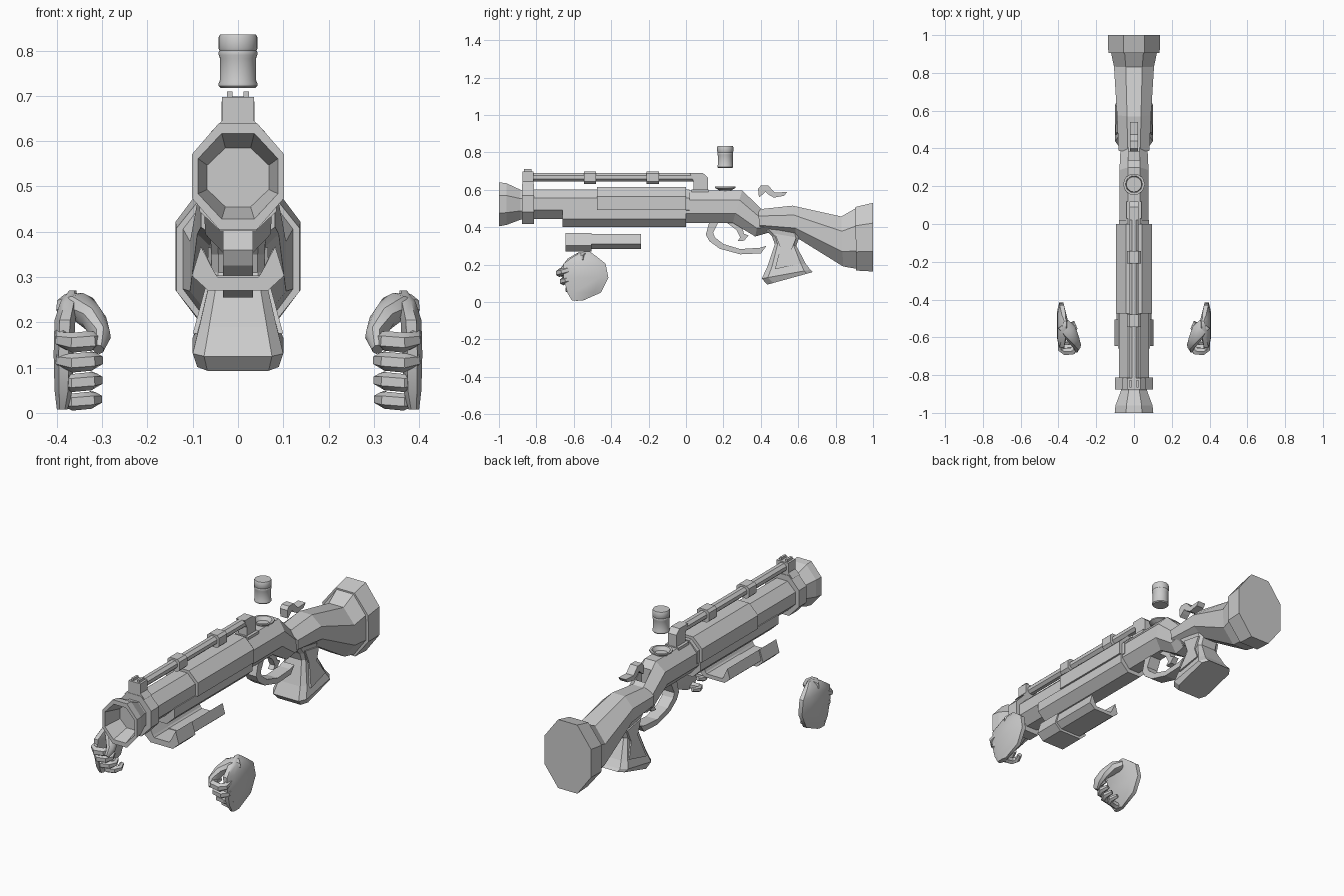
import bpy, math
import bmesh
from mathutils import Vector as V

if "Cube" in bpy.data.objects:
    bpy.data.objects.remove(bpy.data.objects["Cube"])


def mesh(name, verts, faces, smooth=False):
    me = bpy.data.meshes.new(name)
    me.from_pydata([tuple(v) for v in verts], [], faces)
    bm = bmesh.new()
    bm.from_mesh(me)
    bmesh.ops.recalc_face_normals(bm, faces=bm.faces)
    bm.to_mesh(me)
    bm.free()
    ob = bpy.data.objects.new(name, me)
    bpy.context.collection.objects.link(ob)
    if smooth:
        bpy.ops.object.select_all(action='DESELECT')
        ob.select_set(True)
        bpy.context.view_layer.objects.active = ob
        bpy.ops.object.shade_smooth_by_angle(angle=math.radians(40))
    return ob


def loft(name, rings, smooth=False):
    """Skin a list of equal-length rings and cap both ends."""
    n = len(rings[0])
    verts = [p for r in rings for p in r]
    faces = [(k * n + i, k * n + (i + 1) % n, (k + 1) * n + (i + 1) % n, (k + 1) * n + i)
             for k in range(len(rings) - 1) for i in range(n)]
    faces += [tuple(range(n))[::-1], tuple(range(len(verts) - n, len(verts)))]
    return mesh(name, verts, faces, smooth)


def octo(yt, zt, yb, zb, w, f=0.41):
    """Octagon of half width w between a top and a bottom (y, z) point."""
    c = V((0, (yt + yb) / 2, (zt + zb) / 2))
    u = V((0, (yt - yb) / 2, (zt - zb) / 2))
    s = V((w, 0, 0))
    return [c + s * a + u * b for a, b in
            [(1, f), (f, 1), (-f, 1), (-1, f), (-1, -f), (-f, -1), (f, -1), (1, -f)]]


def oct_loft(name, specs, f=0.41):
    return loft(name, [octo(*s, f) for s in specs])


def prism(name, prof, w):
    """Side (y, z) profile extruded symmetrically in x."""
    return loft(name, [[(x, y, z) for y, z in prof] for x in (-w, w)])


def along_y(name, prof, ys):
    """Front (x, z) profile extruded in y."""
    return loft(name, [[(x, y, z) for x, z in prof] for y in ys])


def box(name, x0, x1, y0, y1, z0, z1):
    return along_y(name, [(x0, z0), (x1, z0), (x1, z1), (x0, z1)], (y0, y1))


def lathe(name, y, prof, n):
    return loft(name, [[(r * math.cos(2 * math.pi * i / n), y + r * math.sin(2 * math.pi * i / n), z)
                        for i in range(n)] for r, z in prof], True)


def sweep(name, path, radii, up, flat=1.0, n=8):
    """Tube along a path; 'flat' scales the section along up."""
    pts = [V(p) for p in path]
    rings = []
    for i, p in enumerate(pts):
        t = (pts[min(i + 1, len(pts) - 1)] - pts[max(i - 1, 0)]).normalized()
        a = t.cross(V(up)).normalized()
        b = a.cross(t)
        rings.append([p + radii[i] * (a * math.cos(q) + b * flat * math.sin(q))
                      for q in [2 * math.pi * (k + .5) / n for k in range(n)]])
    return loft(name, rings, True)


def sym(half):
    """Close a profile by mirroring it across x = 0."""
    return half + [(-x, z) for x, z in reversed(half)]


# Barrel with flared hollow muzzle and collar
oct_loft("muzzle", [(-.86, .60, -.86, .44, .07), (-.885, .60, -.885, .44, .07),
                    (-.96, .635, -.96, .412, .098), (-1, .64, -1, .405, .102),
                    (-1, .617, -1, .428, .088), (-.9, .585, -.9, .455, .068)])
oct_loft("barrel", [(-.86, .602, -.86, .445, .08), (.02, .602, .02, .445, .08)])
oct_loft("muzzle_collar", [(-.877, .632, -.877, .418, .1), (-.812, .632, -.812, .418, .1)])
along_y("barrel_sleeve", sym([(.095, .493), (.095, .565), (.042, .616)]), (-.475, 0))
along_y("fore_end", sym([(.04, .402), (.085, .445), (.085, .495)]), (-.66, 0))

# Front sight
along_y("front_sight_post", sym([(.06, .62), (.035, .645), (.035, .697)]), (-.875, -.815))
for s in (-1, 1):
    box("front_sight_nub", s * .018 - .006, s * .018 + .006, -.865, -.825, .69, .71)

# Top rod, clamps and rear bracket
oct_loft("top_rod", [(-.82, .69, -.82, .645, .024), (.09, .69, .09, .645, .024)])
for y in (-.513, -.177):
    oct_loft("rod_clamp", [(y - .033, .699, y - .033, .632, .036),
                           (y + .033, .699, y + .033, .632, .036)], .65)
prism("rod_bracket", [(.04, .57), (.04, .645), (.02, .69), (.09, .69), (.118, .665), (.118, .57)], .025)
box("receiver_band", -.04, .04, .03, .12, .55, .602)

# Receiver with a slot cut in its sloping back
rec = oct_loft("receiver", [(-.01, .597, -.01, .423, .077), (.30, .597, .25, .423, .077),
                            (.40, .50, .37, .35, .072), (.45, .48, .44, .37, .07)])
cut = box("slot_cutter", -.028, .028, .335, .385, .48, .7)
mod = rec.modifiers.new("slot", 'BOOLEAN')
mod.operation, mod.object, mod.solver = 'DIFFERENCE', cut, 'EXACT'
bpy.context.view_layer.objects.active = rec
bpy.ops.object.modifier_apply(modifier="slot")
bpy.data.objects.remove(cut)

# Loading funnel and floating canister
lathe("loading_funnel", .21, [(.034, .58), (.036, .598), (.058, .610), (.058, .617), (.046, .617), (.034, .598)], 10)
lathe("canister", .21, [(.038, .717), (.0425, .722), (.0425, .728), (.040, .734), (.040, .782), (.0425, .79),
                        (.0425, .797), (.041, .80), (.043, .805), (.043, .829), (.040, .835)], 24)

# Floating hammer lever
prism("hammer", [(.385, .605), (.40, .622), (.44, .622), (.475, .585), (.54, .588), (.525, .568),
                 (.47, .558), (.44, .575), (.425, .59), (.41, .575), (.39, .56)], .022)

# Trigger guard and trigger
guard_out = [(.125, .43), (.106, .36), (.125, .325), (.18, .285), (.29, .255), (.40, .26), (.43, .30)]
guard_in = [(.395, .29), (.29, .283), (.20, .31), (.155, .345), (.145, .37), (.175, .43)]
prism("trigger_guard", guard_out + guard_in, .033)
prism("trigger", [(.21, .43), (.27, .385), (.29, .345), (.275, .325), (.31, .328), (.335, .355),
                  (.31, .365), (.30, .40), (.28, .43)], .016)

# Stock and butt plate
oct_loft("stock", [(.385, .495, .395, .375, .082), (.57, .515, .59, .345, .09),
                   (.83, .457, .84, .19, .106), (.91, .503, .91, .178, .122)])
oct_loft("butt_plate", [(.905, .508, .91, .168, .136), (1, .53, 1, .163, .138)])

# Pistol grip with flared foot
oct_loft("grip", [(.38, .43, .60, .40, .065), (.46, .35, .605, .345, .058), (.475, .31, .59, .30, .058),
                  (.435, .19, .64, .205, .085), (.405, .125, .665, .172, .1),
                  (.435, .093, .678, .16, .09)], .75)

# Raised side panels of the grip
for s in (-1, 1):
    loft("grip_panel", [[(s * (w + (.30 - z) * .27 * (z < .30)), y, z) for y, z in
                         [(.475, .365), (.59, .345), (.565, .28), (.61, .205), (.475, .175), (.505, .29)]]
                        for w in (.045, .066)])

# Floating U-shaped pump tray
tray = sym([(.062, .285), (.092, .31), (.077, .363), (.068, .363), (.074, .318), (.052, .305)])
tray = sym([(.06, .283), (.092, .31), (.077, .363), (.052, .31), (.045, .303)])
along_y("pump_tray", tray, (-.52, -.24))
along_y("pump_tray_collar", sym([(.066, .27), (.102, .303), (.082, .368), (.052, .31), (.045, .30)]),
        (-.645, -.505))

# Right fist: palm plate, fingers, thumb; mirrored to the left
parts = []
palm = []
for z, x, y0, y1, t in [(.008, .388, -.61, -.55, .012), (.05, .385, -.635, -.455, .02),
                        (.13, .385, -.655, -.415, .022), (.205, .382, -.655, -.43, .023),
                        (.245, .372, -.60, -.48, .02), (.27, .365, -.545, -.515, .008)]:
    c, h = (y0 + y1) / 2, (y1 - y0) / 2
    palm.append([(x + t * a, c + h * b, z) for a, b in
                 [(1, .6), (.5, 1), (-.5, 1), (-1, .6), (-1, -.6), (-.5, -1), (.5, -1), (1, -.6)]])
parts.append(loft("palm", palm, True))
for i, (y, z) in enumerate([(-.672, .155), (-.652, .11), (-.622, .066), (-.578, .024)]):
    r = .022 - .001 * i
    parts.append(sweep("finger_%d" % (i + 1),
                       [(.385, y + .06, z + .022), (.388, y + .01, z + .006), (.365, y - .004, z),
                        (.325, y, z + .004), (.313, y + .025, z + .006), (.325, y + .06, z + .014)],
                       [r * .9, r * .8, r, r, r * .8, r * .6], (0, 0, 1), 1.0, 6))
parts.append(sweep("thumb", [(.375, -.53, .235), (.345, -.565, .232), (.318, -.61, .205),
                             (.302, -.645, .17), (.308, -.67, .14)],
                   [.028, .033, .028, .022, .012], (0, 1, 0), 1.3))
for p in parts:
    p.modifiers.new("mirror", 'MIRROR').use_axis[0] = True
